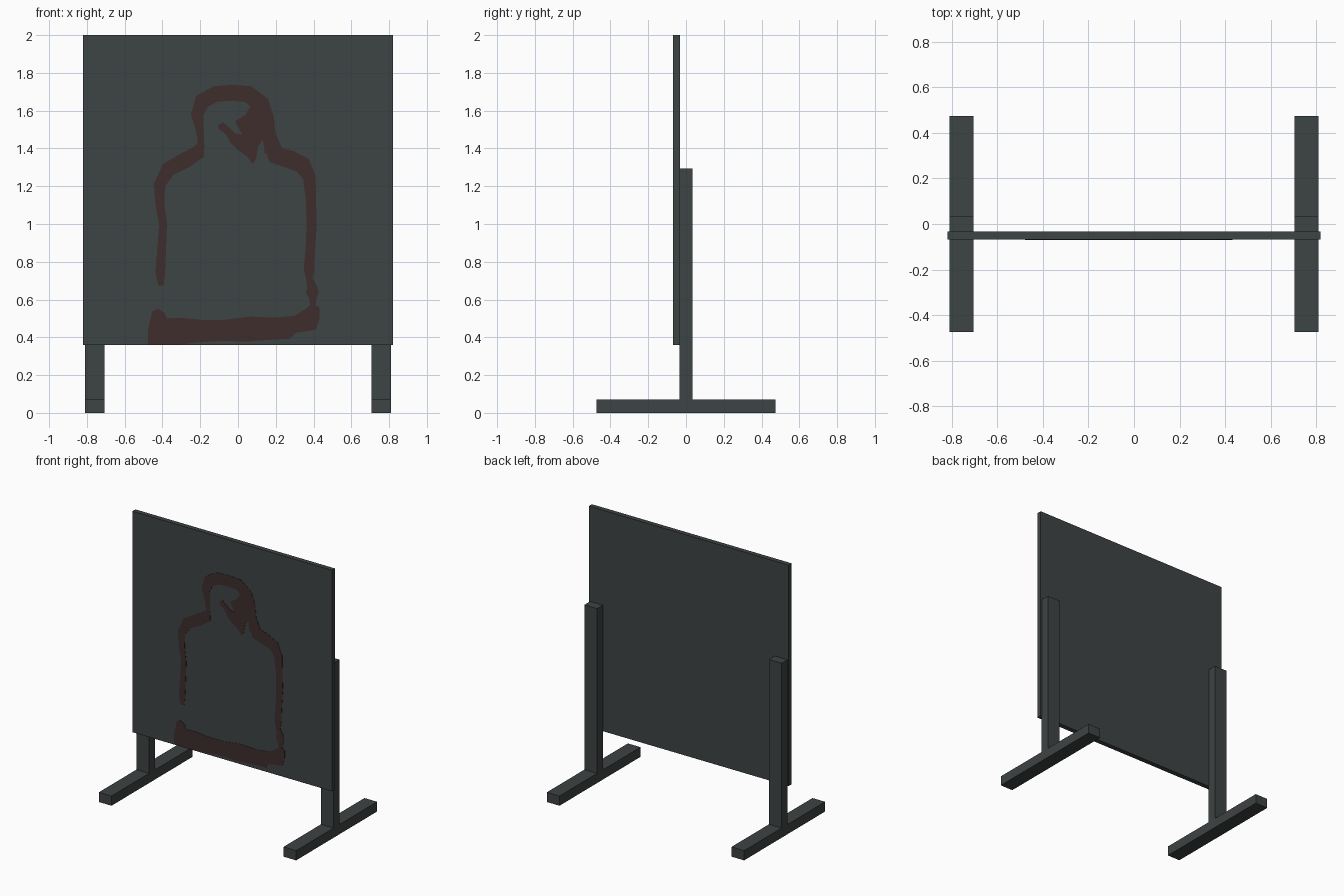
import bpy, bmesh
from mathutils import Vector


def material(name, rgb):
    m = bpy.data.materials.new(name)
    m.diffuse_color = (*rgb, 1)
    return m


GREY = material("dark slate grey", (0.048, 0.056, 0.056))
PAINT = material("dull red paint", (0.047, 0.026, 0.025))


def finish(name, bm, mat):
    bmesh.ops.recalc_face_normals(bm, faces=bm.faces)
    mesh = bpy.data.meshes.new(name)
    bm.to_mesh(mesh)
    bm.free()
    mesh.materials.append(mat)
    ob = bpy.data.objects.new(name, mesh)
    bpy.context.collection.objects.link(ob)
    return ob


def box(name, lo, hi):
    bm = bmesh.new()
    bmesh.ops.create_cube(bm, size=1)
    for v in bm.verts:
        v.co = Vector([l + (c + 0.5) * (h - l) for l, h, c in zip(lo, hi, v.co)])
    return finish(name, bm, GREY)


FRONT = -0.068          # front face of the board


def thicken(name, bm):
    # give flat paint a tiny thickness reaching back into the board
    ret = bmesh.ops.extrude_face_region(bm, geom=bm.faces[:])
    for v in ret["geom"]:
        if isinstance(v, bmesh.types.BMVert):
            v.co.y = FRONT + 0.001
    # remove the extruded originals' doubles-free shell as a closed solid
    return finish(name, bm, PAINT)


def patch(name, pts):
    bm = bmesh.new()
    f = bm.faces.new([bm.verts.new((x / 100, FRONT - 0.002, z / 100)) for x, z in pts])
    bmesh.ops.triangulate(bm, faces=[f])
    return thicken(name, bm)


def stroke(name, pts):
    # ribbon along (x, z, half width), in hundredths
    bm = bmesh.new()
    pairs = []
    for i, (x, z, w) in enumerate(pts):
        a, b = pts[max(i - 1, 0)], pts[min(i + 1, len(pts) - 1)]
        d = Vector((b[0] - a[0], b[1] - a[1])).normalized()
        pairs.append([bm.verts.new(((x - s * d.y * w) / 100, FRONT - 0.002,
                                    (z + s * d.x * w) / 100)) for s in (1, -1)])
    for (a, b), (c, d) in zip(pairs, pairs[1:]):
        bm.faces.new((a, b, d, c))
    return thicken(name, bm)


# Board
box("board", (-0.82, FRONT, 0.36), (0.82, -0.032, 2.0))

# Stand: a foot and a post on each side
for side, x0, x1 in (("left", -0.81, -0.706), ("right", 0.706, 0.81)):
    box(side + "_foot", (x0, -0.475, 0), (x1, 0.475, 0.072))
    box(side + "_post", (x0, -0.035, 0.072), (x1, 0.035, 1.295))

# Painted outline: left side and shoulder, head, right shoulder and side
stroke("left_body_outline", [
    (-40.7, 67.4, 1.4), (-41.2, 74.5, 2.6), (-40.4, 86.5, 2.3), (-39.7, 99.7, 2.1),
    (-41.3, 110.3, 2.4), (-41.6, 120.5, 3.0), (-37.0, 128.9, 4.0),
    (-28, 133.7, 4.2), (-20.8, 138.2, 3.8), (-19.2, 143, 1.5)])
stroke("head_outline", [
    (-19.6, 141, 1.5), (-20.1, 149, 2.0), (-21.6, 158, 3.3), (-19, 165, 4.2),
    (-12, 168.8, 4.2), (-3, 169.5, 4.2), (5.6, 168.7, 4.5), (12.2, 163.4, 4.6),
    (15.4, 155.4, 3.8), (16.4, 147.5, 3.5), (18.8, 138.5, 4.8)])
stroke("right_body_outline", [
    (16.2, 144, 3.2), (20, 136.5, 5.0), (27.5, 134.2, 4.8), (34.4, 131, 4.6),
    (37.8, 124.5, 3.4), (38.6, 113, 2.7), (39, 99.7, 2.7), (38.3, 86.5, 2.5),
    (37.6, 76, 2.8), (37.8, 71, 1.7), (39, 67.5, 2.4), (39.4, 64, 3.4),
    (39.6, 60.5, 2.0), (39.7, 57, 1.4)])

# Painted base line
patch("base_outline", [
    (-47.8, 36.1), (-47.6, 44), (-45.5, 53.6), (-42.3, 55.2), (-38.9, 53),
    (-37.8, 50), (-31, 50.4), (-20, 49.3), (-7, 49.3), (6.3, 51), (19.5, 50.4),
    (30, 51.4), (36, 55.2), (39.5, 58), (43.2, 55.7), (43.2, 50.4), (41.2, 44),
    (30.6, 42.4), (27.5, 39.2), (17, 38.7), (4, 37.7), (-9.5, 38.2),
    (-22.7, 37.1), (-31.7, 36.1)])

# Painted mark inside the head
patch("head_mark", [
    (-10.2, 152.6), (-8, 153.8), (-4.8, 151.2), (-1.6, 148), (4.2, 147),
    (5.3, 150), (1.2, 152.3), (-1.6, 154.4), (3.7, 157.6), (6.3, 161.8),
    (9.5, 164.5), (14.3, 164.5), (12.7, 155.4), (12.2, 152.8), (13.2, 144.8),
    (10.6, 141.1), (9.5, 134.2), (7.6, 131.8), (4.8, 135.8), (3.7, 139),
    (-0.5, 139.5), (-4.2, 143.2), (-6.3, 147.5), (-10.2, 150.2)])
